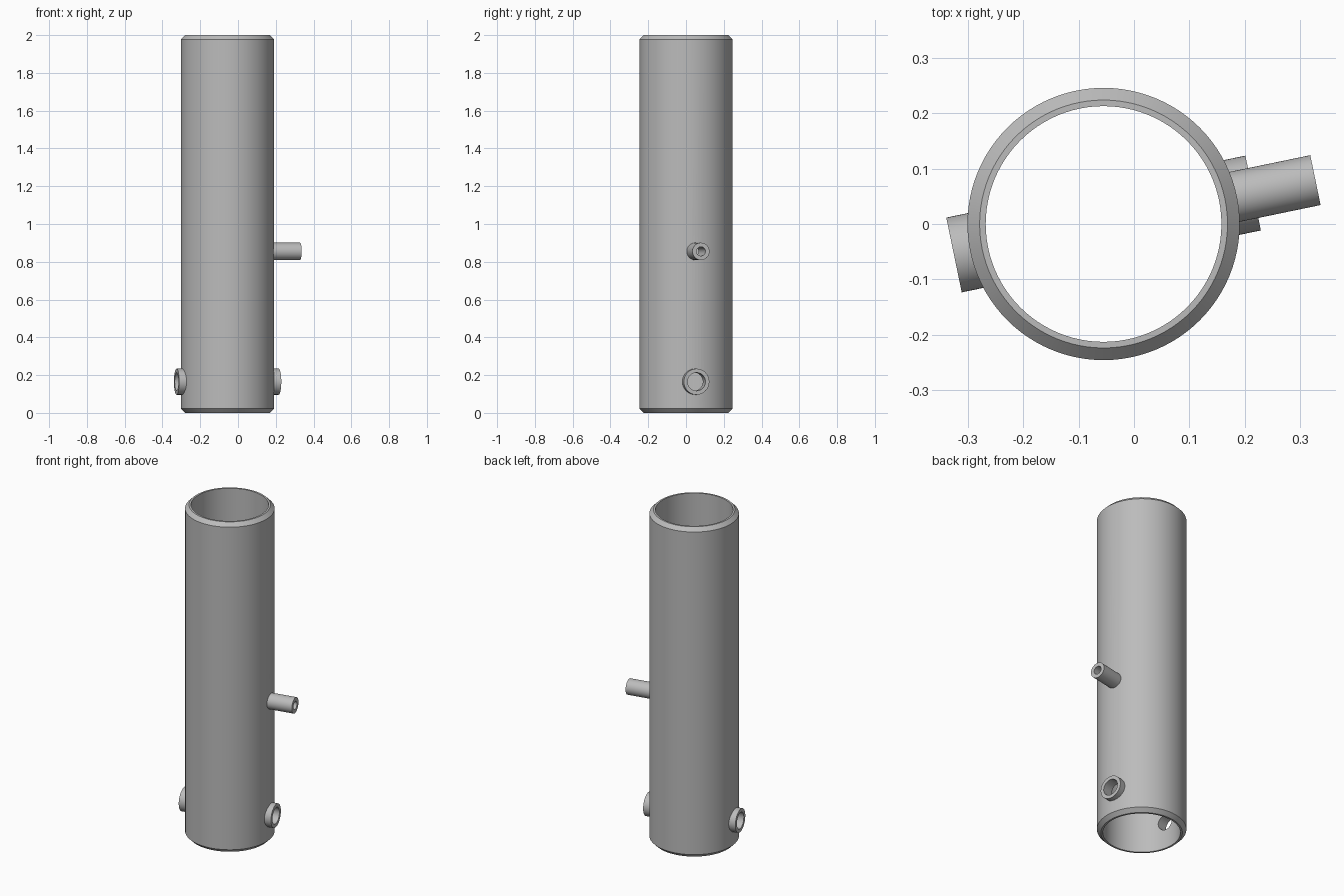
import bpy
import math
from mathutils import Matrix, Vector

cube = bpy.data.objects.get("Cube")
if cube:
    bpy.data.objects.remove(cube, do_unlink=True)

CENTRE = Vector((-0.055, 0, 0))
TILT = math.radians(11.7)
BOSS_Z, PIPE_Z = 0.165, 0.855
BOSS_HOLE, PIPE_HOLE = 0.048, 0.024

steel = bpy.data.materials.new("grey_metal")
steel.use_nodes = True
colour = (0.5, 0.5, 0.5, 1)
steel.diffuse_color = colour
steel.node_tree.nodes["Principled BSDF"].inputs["Base Color"].default_value = colour


def lathe(name, profile, segments, matrix):
    """Spin a closed (radius, height) profile around the local z axis."""
    n = len(profile)
    verts, faces = [], []
    for s in range(segments):
        a = 2 * math.pi * s / segments
        verts += [(r * math.cos(a), r * math.sin(a), z) for r, z in profile]
        t = (s + 1) % segments
        for i in range(n):
            j = (i + 1) % n
            faces.append((s * n + i, t * n + i, t * n + j, s * n + j))
    mesh = bpy.data.meshes.new(name)
    mesh.from_pydata(verts, [], faces)
    mesh.update()
    mesh.materials.append(steel)
    obj = bpy.data.objects.new(name, mesh)
    obj.matrix_world = matrix
    bpy.context.collection.objects.link(obj)
    return obj


def radial(angle, z):
    """Matrix whose local z axis points outward from the tube axis."""
    return (Matrix.Translation(CENTRE + Vector((0, 0, z)))
            @ Matrix.Rotation(angle, 4, "Z") @ Matrix.Rotation(math.pi / 2, 4, "Y"))


def select_only(obj):
    bpy.ops.object.select_all(action="DESELECT")
    obj.select_set(True)
    bpy.context.view_layer.objects.active = obj


def drill(obj, radius, matrix, length):
    """Cut a round hole outward along the matrix's z axis."""
    bpy.ops.mesh.primitive_cylinder_add(vertices=48, radius=radius, depth=length)
    cutter = bpy.context.object
    cutter.matrix_world = matrix @ Matrix.Translation((0, 0, length / 2))
    cutter.hide_render = True
    select_only(obj)
    mod = obj.modifiers.new("hole", "BOOLEAN")
    mod.operation = "DIFFERENCE"
    mod.solver = "EXACT"
    mod.object = cutter
    bpy.ops.object.modifier_apply(modifier=mod.name)
    bpy.data.objects.remove(cutter, do_unlink=True)


# Main tube with chamfered ends
bore, rim, outer, chamfer = 0.213, 0.224, 0.246, 0.022
body = lathe("tube_body", [(bore, 0), (rim, 0), (outer, chamfer), (outer, 2 - chamfer),
                           (rim, 2), (bore, 2)], 96, Matrix.Translation(CENTRE))

# Holes through the wall
fittings = [
    ("left_boss", TILT, BOSS_Z, 0.069, BOSS_HOLE, 0.276),
    ("right_boss", TILT + math.pi, BOSS_Z, 0.069, BOSS_HOLE, 0.276),
    ("side_pipe", TILT, PIPE_Z, 0.046, PIPE_HOLE, 0.391),
]
parts = [body]
for name, angle, z, radius, hole, reach in fittings:
    drill(body, hole, radial(angle, z), 0.4)
    # Hollow fitting rooted inside the wall
    parts.append(lathe(name, [(hole, 0.222), (radius, 0.222), (radius, reach), (hole, reach)],
                       48, radial(angle, z)))

for part in parts:
    select_only(part)
    bpy.ops.object.shade_smooth_by_angle(angle=math.radians(30))
